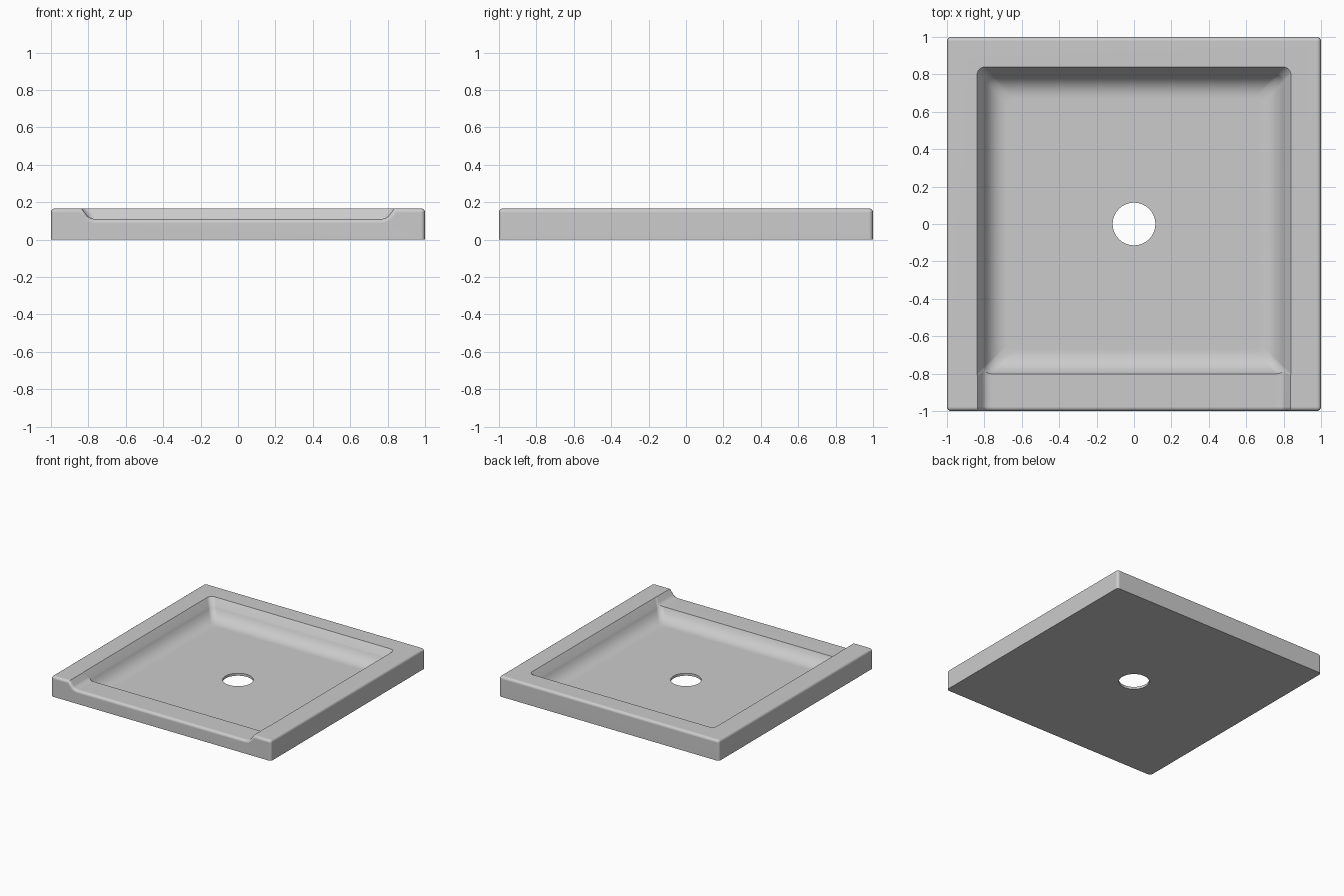
import bpy, bmesh, math
from mathutils import Vector

if "Cube" in bpy.data.objects:
    bpy.data.objects.remove(bpy.data.objects["Cube"], do_unlink=True)

HEIGHT = 0.167
SILL = 0.11
FLOOR = 0.02
ROUND = 0.022

grey = bpy.data.materials.new("tray grey")
grey.use_nodes = True
colour = (0.6, 0.6, 0.6, 1)
grey.diffuse_color = colour
grey.node_tree.nodes["Principled BSDF"].inputs["Base Color"].default_value = colour


def make_object(name, bm):
    bmesh.ops.recalc_face_normals(bm, faces=bm.faces)
    mesh = bpy.data.meshes.new(name)
    bm.to_mesh(mesh)
    bm.free()
    mesh.materials.append(grey)
    obj = bpy.data.objects.new(name, mesh)
    bpy.context.collection.objects.link(obj)
    return obj


def loft(name, rings):
    """Skin a stack of equal-length point rings and cap both ends."""
    bm = bmesh.new()
    loops = [[bm.verts.new(p) for p in ring] for ring in rings]
    for a, b in zip(loops, loops[1:]):
        for i in range(len(a)):
            j = (i + 1) % len(a)
            bm.faces.new((a[i], a[j], b[j], b[i]))
    bm.faces.new(loops[0])
    bm.faces.new(loops[-1])
    return make_object(name, bm)


def rounded_square(half, radius, z, steps=8):
    points = []
    for corner in range(4):
        middle = math.radians(45 + 90 * corner)
        offset = (half - radius) * math.sqrt(2)
        for i in range(steps + 1):
            a = math.radians(90 * corner + 90 * i / steps)
            points.append(Vector((offset * math.cos(middle) + radius * math.cos(a),
                                  offset * math.sin(middle) + radius * math.sin(a), z)))
    return points


def fillet(p, corner, q, steps=10):
    """Quadratic curve from p to q, pulled toward the corner."""
    p, corner, q = Vector(p), Vector(corner), Vector(q)
    ts = [i / steps for i in range(steps + 1)]
    return [p * (1 - t) ** 2 + corner * 2 * t * (1 - t) + q * t ** 2 for t in ts]


def cut(target, cutter):
    mod = target.modifiers.new("cut", "BOOLEAN")
    mod.operation = "DIFFERENCE"
    mod.solver = "EXACT"
    mod.object = cutter
    bpy.context.view_layer.objects.active = target
    bpy.ops.object.modifier_apply(modifier=mod.name)
    bpy.data.objects.remove(cutter, do_unlink=True)


# Solid slab
bm = bmesh.new()
bmesh.ops.create_cube(bm, size=2)
for v in bm.verts:
    v.co.z = HEIGHT if v.co.z > 0 else 0
tray = make_object("shower_tray", bm)

# Lowered entry across the front, with curved cheeks
cheek = [Vector((0.85, 0.185))] + fillet((0.808, 0.13), (0.793, SILL), (0.755, SILL))
outline = cheek + [Vector((-p.x, p.y)) for p in reversed(cheek)]
entry = loft("entry_cutter", [[(p.x, y, p.y) for p in outline] for y in (-1.2, -0.6)])
cut(tray, entry)

# Round the upright corners, the top rim and the front lip
bm = bmesh.new()
bm.from_mesh(tray.data)
bmesh.ops.dissolve_limit(bm, angle_limit=0.01, verts=bm.verts, edges=bm.edges)


def is_outer(edge):
    a, b = (v.co for v in edge.verts)
    if max(a.z, b.z) < 0.01:
        return False
    sides = [(0, 1), (0, -1), (1, 1), (1, -1)]
    return any(abs(a[k] - s) < 1e-4 and abs(b[k] - s) < 1e-4 for k, s in sides)


bmesh.ops.bevel(bm, geom=[e for e in bm.edges if is_outer(e)], offset=ROUND,
                segments=4, profile=0.5, affect="EDGES")
bm.to_mesh(tray.data)
bm.free()

# Basin with sloping sides that sweep into the floor
profile = [Vector((0.853, 0.185)), Vector((0.839, HEIGHT)), Vector((0.832, 0.157))]
profile += fillet((0.803, SILL + 0.005), (0.765, FLOOR), (0.67, FLOOR), 14)
basin = loft("basin_cutter", [rounded_square(p.x, 0.04, p.y) for p in profile])
cut(tray, basin)

# Drain hole
bm = bmesh.new()
bmesh.ops.create_cone(bm, cap_ends=True, segments=64, radius1=0.114, radius2=0.114, depth=0.5)
cut(tray, make_object("drain_cutter", bm))

# Smooth curves, crisp creases
bpy.ops.object.select_all(action="DESELECT")
tray.select_set(True)
bpy.context.view_layer.objects.active = tray
bpy.ops.object.shade_smooth_by_angle(angle=math.radians(32))
weighted = tray.modifiers.new("even shading", "WEIGHTED_NORMAL")
weighted.keep_sharp = True
